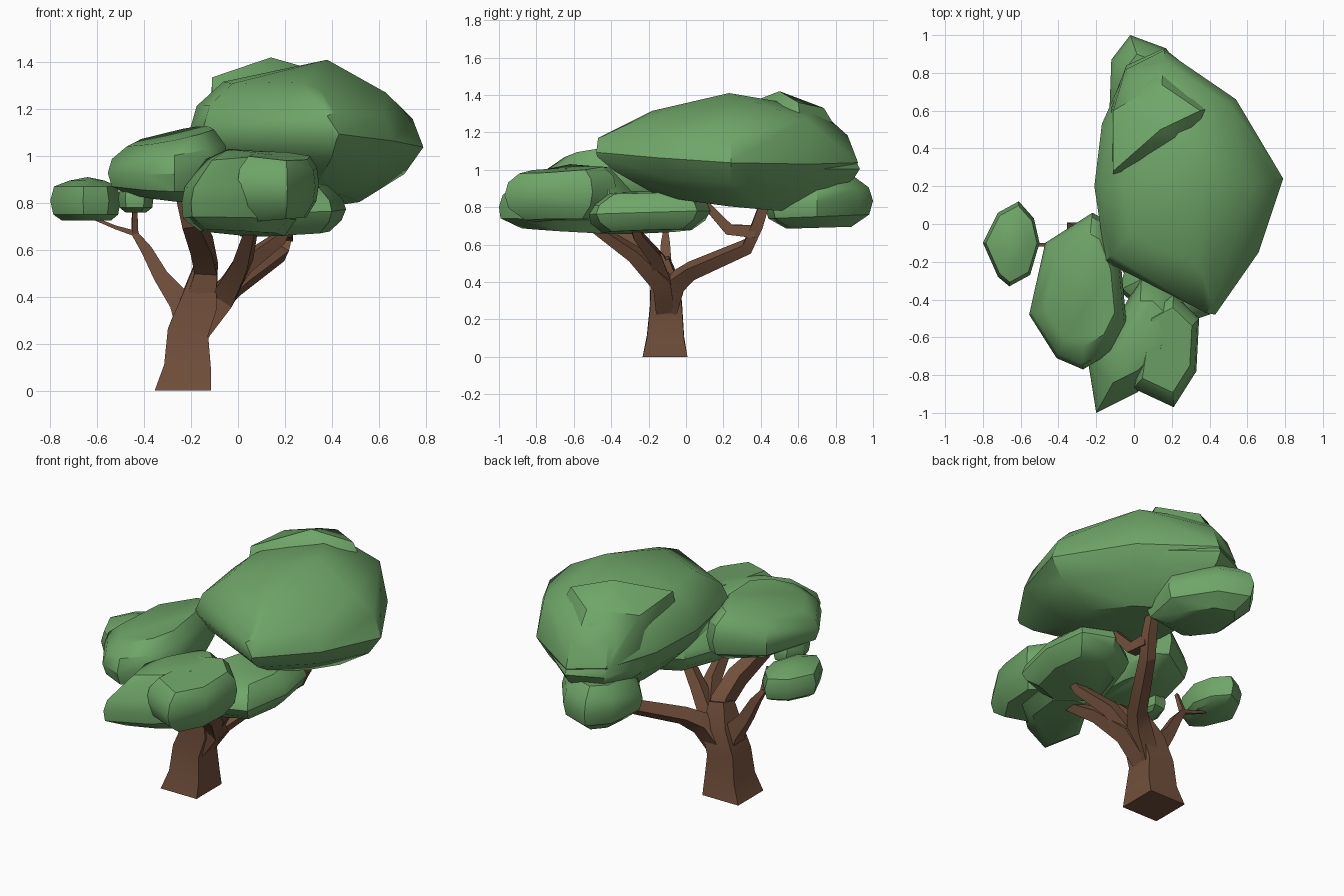
import bpy, bmesh
from math import radians
from mathutils import Vector


def material(name, color):
    m = bpy.data.materials.new(name)
    m.diffuse_color = color
    return m


BARK = material("bark", (0.17, 0.08, 0.045, 1))
LEAF = material("leaf", (0.16, 0.38, 0.14, 1))


def finish(bm, name, mat, angle):
    bmesh.ops.recalc_face_normals(bm, faces=bm.faces)
    mesh = bpy.data.meshes.new(name)
    bm.to_mesh(mesh)
    bm.free()
    obj = bpy.data.objects.new(name, mesh)
    bpy.context.collection.objects.link(obj)
    mesh.materials.append(mat)
    bpy.ops.object.select_all(action='DESELECT')
    obj.select_set(True)
    bpy.context.view_layer.objects.active = obj
    bpy.ops.object.shade_smooth_by_angle(angle=radians(angle))
    return obj


def limb(name, path):
    """Four-sided tapering limb; path = (x, y, z, half width)."""
    bm = bmesh.new()
    pts = [Vector(p[:3]) for p in path]
    u, rings = Vector((1, 0, 0)), []
    for i, p in enumerate(pts):
        t = (pts[min(i + 1, len(pts) - 1)] - pts[max(i - 1, 0)]).normalized()
        if p.z == 0:
            t = Vector((0, 0, 1))
        u = (u - t * u.dot(t)).normalized()
        v, w = t.cross(u), path[i][3]
        rings.append([bm.verts.new(p + u * a * w + v * b * w)
                      for a, b in ((-1, -1), (1, -1), (1, 1), (-1, 1))])
    for r, s in zip(rings, rings[1:]):
        for k in range(4):
            j = (k + 1) % 4
            bm.faces.new((r[k], r[j], s[j], s[k]))
    bm.faces.new(rings[0][::-1])
    bm.faces.new(rings[-1])
    return finish(bm, name, BARK, 25)


def foliage(name, outline, heights, low_tilt=(0, 0), top_tilt=(0, 0),
            scales=(0.6, 0.93, 1, 0.92, 0.65), peaks=()):
    """Faceted leaf clump: hull of scaled, tilted copies of a plan outline."""
    bm = bmesh.new()
    c = sum((Vector(p) for p in outline), Vector((0, 0))) / len(outline)
    z0, z1, z2, z3 = heights
    for i, (s, z) in enumerate(zip(scales, (z0, z1, (z1 + z2) / 2, z2, z3))):
        tilt = Vector(low_tilt).lerp(Vector(top_tilt), i / 4)
        for p in outline:
            d = (Vector(p) - c) * s
            bm.verts.new((c.x + d.x, c.y + d.y, z + d.dot(tilt)))
    for p in peaks:
        bm.verts.new(p)
    hull = bmesh.ops.convex_hull(bm, input=bm.verts)
    bmesh.ops.delete(bm, geom=list({g for g in hull["geom_interior"] + hull["geom_unused"]
                                    if isinstance(g, bmesh.types.BMVert)}), context='VERTS')
    bmesh.ops.dissolve_limit(bm, angle_limit=radians(4), verts=bm.verts, edges=bm.edges)
    return finish(bm, name, LEAF, 35)


# Trunk and limbs
limb("trunk", [(-0.235, -0.112, 0, 0.12), (-0.215, -0.11, 0.1, 0.1),
               (-0.213, -0.107, 0.25, 0.087), (-0.165, -0.11, 0.38, 0.08),
               (-0.14, -0.14, 0.52, 0.05)])
limb("front_limb", [(-0.165, -0.11, 0.36, 0.07), (-0.135, -0.16, 0.52, 0.048),
                    (-0.155, -0.27, 0.62, 0.045), (-0.2, -0.45, 0.72, 0.035),
                    (-0.24, -0.5, 0.85, 0.025)])
limb("front_right_limb", [(-0.19, -0.11, 0.23, 0.05), (-0.06, -0.13, 0.4, 0.05),
                          (0.02, -0.28, 0.55, 0.035), (0.06, -0.5, 0.7, 0.022),
                          (0.07, -0.55, 0.76, 0.02)])
limb("right_limb", [(-0.06, -0.13, 0.42, 0.04), (0.03, -0.17, 0.54, 0.035),
                    (0.18, -0.26, 0.65, 0.025), (0.22, -0.28, 0.72, 0.02)])
limb("back_limb", [(-0.19, -0.1, 0.23, 0.05), (-0.08, -0.05, 0.4, 0.05),
                   (0.0, 0.03, 0.46, 0.038), (0.18, 0.33, 0.59, 0.032),
                   (0.21, 0.38, 0.7, 0.03), (0.22, 0.43, 0.85, 0.025)])
limb("back_limb_fork", [(0.2, 0.37, 0.67, 0.035), (0.2, 0.23, 0.68, 0.03),
                        (0.21, 0.11, 0.81, 0.02), (0.22, 0.06, 0.9, 0.02)])
limb("left_limb", [(-0.2, -0.11, 0.26, 0.06), (-0.245, -0.11, 0.38, 0.05),
                   (-0.33, -0.11, 0.49, 0.032), (-0.39, -0.11, 0.6, 0.024),
                   (-0.44, -0.11, 0.67, 0.014), (-0.44, -0.16, 0.8, 0.009)])
limb("left_limb_fork", [(-0.44, -0.11, 0.67, 0.012), (-0.52, -0.11, 0.695, 0.008),
                        (-0.63, -0.11, 0.74, 0.006)])

# Large upper canopy and the clump rising behind it
foliage("main_canopy",
        [(-0.15, -0.2), (-0.21, 0.2), (-0.17, 0.53), (-0.04, 0.82), (0.16, 0.92),
         (0.54, 0.66), (0.79, 0.24), (0.66, -0.15), (0.43, -0.48), (0.1, -0.28)],
        (0.82, 0.95, 1.19, 1.3), (-0.05, -0.12), (-0.06, 0.02), (0.53, 0.86, 1, 0.92, 0.65),
        peaks=[(0.38, 0.23, 1.41), (0.63, 0.2, 1.27), (0.38, -0.47, 1.17),
               (0.42, -0.475, 1.07), (0.27, -0.18, 1.315), (0.5, 0.64, 1.27),
               (0.1, 0.8, 1.21), (0.11, 0.7, 1.33)])
foliage("rear_canopy",
        [(-0.11, 0.2), (-0.125, 0.62), (-0.04, 0.84), (0.16, 0.93), (0.52, 0.64), (0.42, 0.25)],
        (0.86, 0.95, 1.06, 1.33), (0, 0), (0, 0), (0.5, 0.9, 1, 0.92, 0.45),
        peaks=[(0.14, 0.5, 1.42), (-0.11, 0.28, 1.335), (-0.11, 0.6, 1.31),
               (0.1, 0.8, 1.21), (0.35, 0.6, 1.36)])

# Lower clumps
foliage("back_clump",
        [(-0.13, 0.6), (-0.12, 0.87), (-0.02, 1.0), (0.17, 0.93), (0.34, 0.7), (0.3, 0.46), (0.02, 0.42)],
        (0.69, 0.75, 0.89, 0.95), (0, 0.03), (0, 0.07))
foliage("far_left_clump",
        [(-0.8, -0.1), (-0.72, 0.06), (-0.61, 0.12), (-0.53, 0.03), (-0.5, -0.1),
         (-0.55, -0.27), (-0.66, -0.33), (-0.72, -0.28)],
        (0.725, 0.75, 0.87, 0.895), scales=(0.7, 0.92, 1, 0.9, 0.5), peaks=[(-0.64, -0.1, 0.91)])
foliage("small_left_clump",
        [(-0.51, -0.4), (-0.47, -0.29), (-0.39, -0.28), (-0.36, -0.4), (-0.4, -0.52), (-0.48, -0.5)],
        (0.76, 0.78, 0.86, 0.89))
foliage("left_clump",
        [(-0.47, -0.1), (-0.555, -0.48), (-0.41, -0.71), (-0.27, -0.77), (-0.12, -0.68),
         (-0.04, -0.52), (-0.07, -0.2), (-0.15, 0.02), (-0.22, 0.06), (-0.33, -0.02)],
        (0.82, 0.87, 1.03, 1.09), (-0.1, 0.05), (0.2, 0.07), (0.7, 0.94, 1, 0.94, 0.72))
foliage("right_clump",
        [(-0.08, -0.35), (0.02, -0.02), (0.24, 0.13), (0.42, 0.06), (0.46, -0.2), (0.4, -0.48), (0.15, -0.56)],
        (0.67, 0.72, 0.82, 0.88), (0.05, 0.03), (-0.03, 0.03), (0.7, 0.92, 1, 0.94, 0.65))
foliage("front_left_clump",
        [(-0.24, -0.75), (-0.2, -1.0), (0.02, -0.89), (0.22, -0.7), (0.27, -0.4),
         (0.15, -0.28), (0.04, -0.28), (-0.08, -0.5)],
        (0.67, 0.73, 0.88, 1.0), (-0.02, -0.05), (0.06, 0.04), (0.7, 0.98, 1, 0.95, 0.6),
        peaks=[(-0.04, -0.62, 1.03)])
foliage("front_right_clump",
        [(-0.005, -0.87), (0.21, -0.97), (0.33, -0.78), (0.345, -0.5), (0.21, -0.37), (0.06, -0.45)],
        (0.73, 0.8, 0.95, 1.0), (0.08, 0), (-0.08, 0.08), (0.65, 0.93, 1, 0.94, 0.75))
